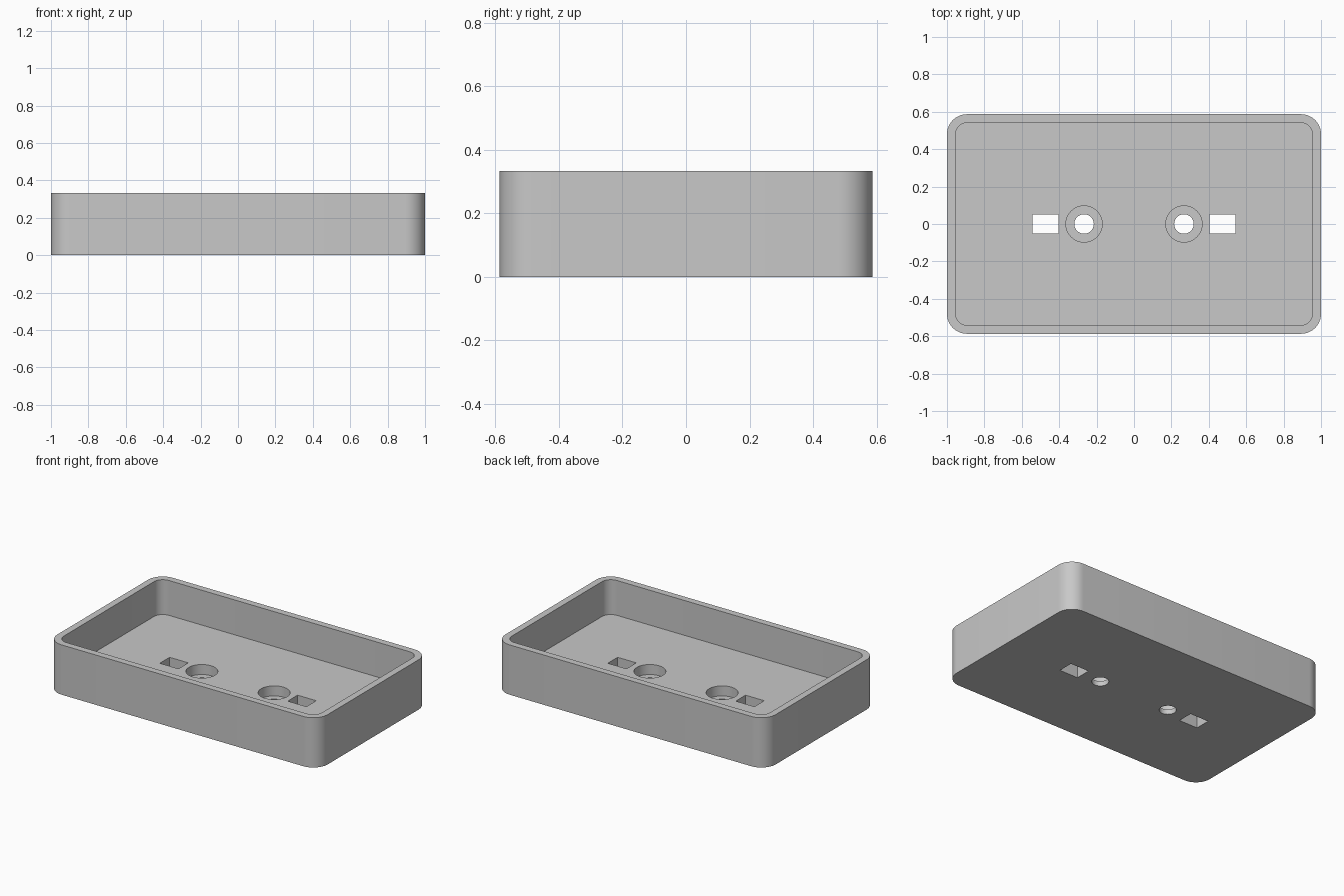
import bpy, bmesh, math

if "Cube" in bpy.data.objects:
    bpy.data.objects.remove(bpy.data.objects["Cube"])

HX, HY, H = 1.0, 0.587, 0.333      # outer half sizes and height
WALL, FLOOR = 0.045, 0.1
R_OUT, R_IN = 0.107, 0.065

grey = bpy.data.materials.new("light grey")
grey.diffuse_color = (0.58, 0.58, 0.58, 1)
grey.use_nodes = True
grey.node_tree.nodes["Principled BSDF"].inputs["Base Color"].default_value = grey.diffuse_color


def rounded_rect(hx, hy, r, n=12):
    pts = []
    for k, (sx, sy) in enumerate([(1, 1), (-1, 1), (-1, -1), (1, -1)]):
        for i in range(n + 1):
            a = math.pi / 2 * (k + i / n)
            pts.append((sx * (hx - r) + r * math.cos(a), sy * (hy - r) + r * math.sin(a)))
    return pts


def circle(x, r, n=48):
    return [(x + r * math.cos(2 * math.pi * i / n), r * math.sin(2 * math.pi * i / n)) for i in range(n)]


def rect(x, hx, hy):
    return [(x - hx, -hy), (x + hx, -hy), (x + hx, hy), (x - hx, hy)]


def prism(name, outline, z0, z1):
    bm = bmesh.new()
    base = bm.faces.new([bm.verts.new((x, y, z0)) for x, y in outline])
    top = bmesh.ops.extrude_face_region(bm, geom=[base])["geom"]
    bmesh.ops.translate(bm, vec=(0, 0, z1 - z0), verts=[v for v in top if isinstance(v, bmesh.types.BMVert)])
    bmesh.ops.recalc_face_normals(bm, faces=bm.faces)
    mesh = bpy.data.meshes.new(name)
    bm.to_mesh(mesh)
    bm.free()
    mesh.materials.append(grey)
    ob = bpy.data.objects.new(name, mesh)
    bpy.context.collection.objects.link(ob)
    return ob


# Outer body of the tray
tray = prism("tray", rounded_rect(HX, HY, R_OUT), 0, H)

# Inner pocket, then screw holes with counterbores and cable slots on both sides
cutters = [prism("pocket_cutter", rounded_rect(HX - WALL, HY - WALL, R_IN), FLOOR, H + 0.1)]
for side in (-1, 1):
    cutters.append(prism("counterbore_cutter", circle(side * 0.267, 0.097), 0.033, FLOOR + 0.05))
    cutters.append(prism("screw_hole_cutter", circle(side * 0.267, 0.052), -0.05, FLOOR + 0.04))
    cutters.append(prism("slot_cutter", rect(side * 0.473, 0.069, 0.052), -0.05, FLOOR + 0.05))

for c in cutters:
    mod = tray.modifiers.new(c.name, 'BOOLEAN')
    mod.operation = 'DIFFERENCE'
    mod.solver = 'EXACT'
    mod.object = c

# Apply the cuts, remove the cutters
bpy.context.view_layer.objects.active = tray
tray.select_set(True)
for mod in list(tray.modifiers):
    bpy.ops.object.modifier_apply(modifier=mod.name)
for c in cutters:
    bpy.data.objects.remove(c)

bpy.ops.object.select_all(action='DESELECT')
tray.select_set(True)
bpy.ops.object.shade_smooth_by_angle(angle=math.radians(30))
